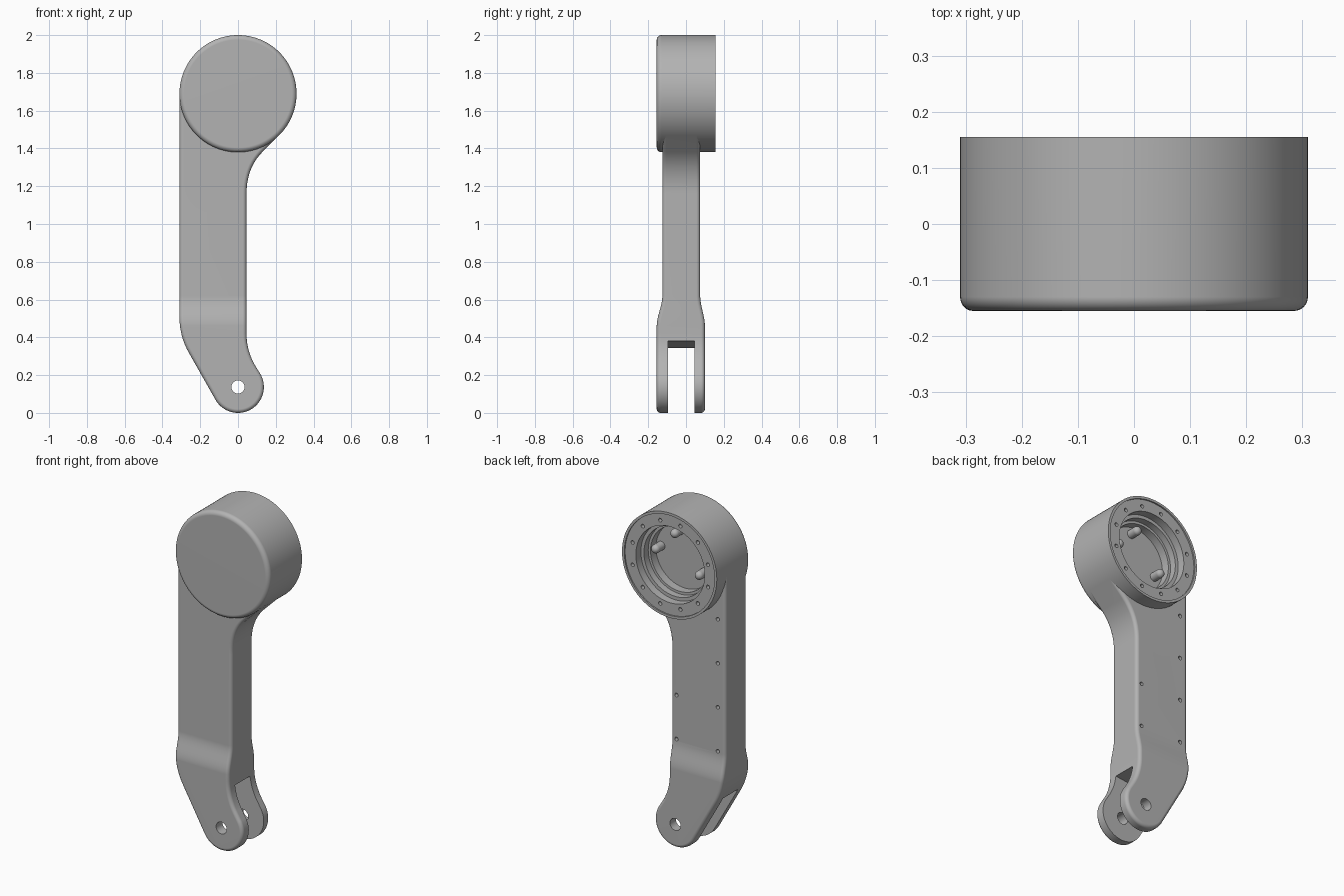
import bpy, bmesh
from math import sin, cos, pi, radians
from mathutils import Vector, Matrix

if "Cube" in bpy.data.objects:
    bpy.data.objects.remove(bpy.data.objects["Cube"])

HEAD_Z, HEAD_R = 1.69, 0.31
PIN_Z, LOBE_R = 0.137, 0.137

grey = bpy.data.materials.new("matte_grey")
grey.use_nodes = True
grey.diffuse_color = (0.45, 0.45, 0.45, 1)
grey.node_tree.nodes["Principled BSDF"].inputs["Base Color"].default_value = grey.diffuse_color


def make(name, bm):
    bmesh.ops.recalc_face_normals(bm, faces=bm.faces)
    mesh = bpy.data.meshes.new(name)
    bm.to_mesh(mesh)
    bm.free()
    mesh.materials.append(grey)
    ob = bpy.data.objects.new(name, mesh)
    bpy.context.collection.objects.link(ob)
    return ob


def arc(cz, r, a0, a1, n):
    angles = [radians(a0 + (a1 - a0) * i / n) for i in range(n + 1)]
    return [(r * cos(a), cz + r * sin(a)) for a in angles]


def bend(p, c, q, n=10):
    p, c, q = Vector(p), Vector(c), Vector(q)
    ts = [i / n for i in range(n + 1)]
    return [tuple(p * (1 - t) ** 2 + c * 2 * t * (1 - t) + q * t * t) for t in ts]


def prism(bm, outline, y0, y1):
    """Extrude an x-z outline along y."""
    face = bm.faces.new([bm.verts.new((x, y0, z)) for x, z in outline])
    ext = bmesh.ops.extrude_face_region(bm, geom=[face], use_keep_orig=True)
    moved = [v for v in ext["geom"] if isinstance(v, bmesh.types.BMVert)]
    bmesh.ops.translate(bm, verts=moved, vec=(0, y1 - y0, 0))


def rod(bm, x, y0, y1, z, r, seg=16):
    """Cylinder running along y."""
    m = Matrix.Translation((x, (y0 + y1) / 2, z)) @ Matrix.Rotation(pi / 2, 4, "X")
    bmesh.ops.create_cone(bm, cap_ends=True, segments=seg, radius1=r, radius2=r,
                          depth=y1 - y0, matrix=m)


def cut(ob, bm):
    """Subtract the cutter and bake the result."""
    cutter = make("cutter", bm)
    cutter.hide_render = True
    mod = ob.modifiers.new("cut", "BOOLEAN")
    mod.operation, mod.solver, mod.object = "DIFFERENCE", "EXACT", cutter
    dg = bpy.context.evaluated_depsgraph_get()
    mesh = bpy.data.meshes.new_from_object(ob.evaluated_get(dg))
    ob.modifiers.clear()
    ob.data = mesh
    bpy.data.objects.remove(cutter)


def smooth(ob):
    bpy.ops.object.select_all(action="DESELECT")
    ob.select_set(True)
    bpy.context.view_layer.objects.active = ob
    bpy.ops.object.shade_smooth_by_angle(angle=radians(32))
    ob.modifiers.new("flat_faces", "WEIGHTED_NORMAL").keep_sharp = True


# Arm outline: outer edge, fork lobe, inner edge, flare, seat around the head
outline = [(-HEAD_R, HEAD_Z)]
outline += bend((-0.31, 0.51), (-0.31, 0.405), (-0.26, 0.318))
outline += arc(PIN_Z, LOBE_R, 210, 390, 32)
outline += bend((0.09, 0.252), (0.045, 0.33), (0.045, 0.42))
outline += bend((0.045, 1.16), (0.045, 1.297), (0.13, 1.382))
outline += arc(HEAD_Z, HEAD_R, -45, -45, 1)[:1]
outline += arc(HEAD_Z, 0.28, -45, -180, 30)

bm = bmesh.new()
prism(bm, outline, -0.125, 0.075)

# Thicken the fork smoothly
LOW, HIGH, STEPS = 0.46, 0.62, 8
for i in range(STEPS + 1):
    z = LOW + (HIGH - LOW) * i / STEPS
    bmesh.ops.bisect_plane(bm, geom=bm.verts[:] + bm.edges[:] + bm.faces[:],
                           plane_co=(0, 0, z), plane_no=(0, 0, 1))
for v in bm.verts:
    t = min(1, max(0, (HIGH - v.co.z) / (HIGH - LOW)))
    s = t * t * (3 - 2 * t)
    v.co.y += -0.03 * s if v.co.y < 0 else 0.025 * s

# Round the long outer edges
bm.normal_update()


def is_rim(e):
    a, b = (v.co for v in e.verts)
    clear = all(Vector((p.x, p.z - HEAD_Z)).length > HEAD_R - 0.001 for p in (a, b))
    return clear and a.y * b.y > 0 and e.calc_face_angle(0) > 1


bmesh.ops.bevel(bm, geom=[e for e in bm.edges if is_rim(e)], offset=0.02,
                segments=5, profile=0.5, affect="EDGES", clamp_overlap=False)
arm = make("arm", bm)

# Fork slot
bm = bmesh.new()
prism(bm, [(-0.5, -0.1), (0.5, -0.1), (0.5, 0.385), (0.045, 0.38),
           (-0.3, 0.34), (-0.5, 0.33)], -0.095, 0.045)
cut(arm, bm)

# Pin hole and screw holes in the back of the arm
bm = bmesh.new()
rod(bm, 0, -0.3, 0.3, PIN_Z, 0.035, 32)
for x, count in ((-0.26, 4), (0.01, 2)):
    for i in range(count):
        rod(bm, x, 0.035, 0.12, 0.63 + 0.26 * i, 0.011)
cut(arm, bm)
smooth(arm)

# Head: turned housing with a stepped cavity open at the back
profile = [(0, -0.155)]
profile += [(0.285 + 0.025 * sin(a), -0.13 - 0.025 * cos(a))
            for a in (pi / 2 * i / 6 for i in range(7))]
profile += [(0.31, 0.155), (0.295, 0.155), (0.295, 0.147), (0.225, 0.147),
            (0.225, 0.10), (0.205, 0.10), (0.205, 0.06), (0.19, 0.06),
            (0.19, 0.01), (0, 0.01)]
bm = bmesh.new()
verts = [bm.verts.new((r, y, HEAD_Z)) for r, y in profile]
edges = [bm.edges.new(pair) for pair in zip(verts, verts[1:])]
bmesh.ops.spin(bm, geom=verts + edges, cent=(0, 0, HEAD_Z), axis=(0, 1, 0),
               angle=2 * pi, steps=96)
bmesh.ops.remove_doubles(bm, verts=bm.verts, dist=0.0001)
head = make("head_housing", bm)

# Screw holes around the rim
bm = bmesh.new()
for i in range(12):
    a = 2 * pi * (i + 0.5) / 12
    rod(bm, 0.255 * cos(a), 0.11, 0.2, HEAD_Z + 0.255 * sin(a), 0.011)
cut(head, bm)
smooth(head)

# Round-ended posts inside the cavity
for i, (x, z) in enumerate(((0.155, 0.02), (0.03, 0.145), (-0.13, -0.06))):
    bm = bmesh.new()
    rod(bm, x, 0, 0.06, HEAD_Z + z, 0.025, 24)
    bmesh.ops.create_uvsphere(bm, u_segments=24, v_segments=12, radius=0.025,
                              matrix=Matrix.Translation((x, 0.06, HEAD_Z + z)))
    smooth(make(f"cavity_post_{i + 1}", bm))
